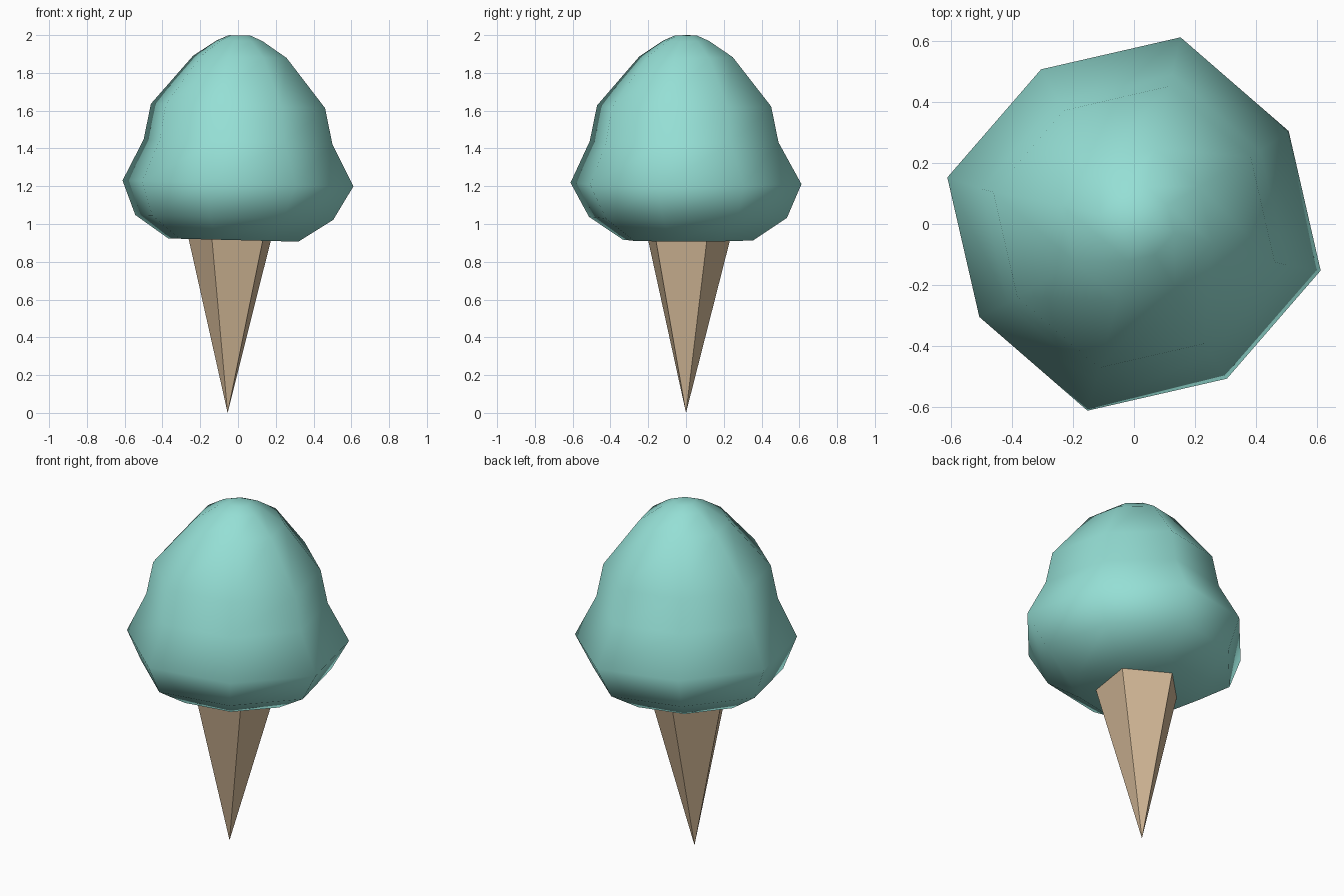
import bpy, bmesh, math

if "Cube" in bpy.data.objects:
    bpy.data.objects.remove(bpy.data.objects["Cube"])

TILT = 0.025  # the whole treat leans very slightly


def material(name, srgb):
    m = bpy.data.materials.new(name)
    lin = [((c / 255 + 0.055) / 1.055) ** 2.4 for c in srgb]
    m.diffuse_color = (*lin, 1)
    m.use_nodes = True
    m.node_tree.nodes["Principled BSDF"].inputs["Base Color"].default_value = m.diffuse_color
    return m


def loft(name, rings, sides, start, odd, mat, smooth):
    """Stack of tilted polygon rings (radius, z, centre x, centre y); odd corners scaled by odd."""
    bm = bmesh.new()
    loops = []
    for r, z, cx, cy in rings:
        loop = []
        for i in range(sides):
            a = math.radians(start) + math.tau * i / sides
            rr = r * (odd if i % 2 else 1)
            dx, dy = rr * math.cos(a), rr * math.sin(a)
            loop.append(bm.verts.new((cx + dx, cy + dy, z - TILT * dx)))
        loops.append(loop)
    for lo, hi in zip(loops, loops[1:]):
        for i in range(sides):
            j = (i + 1) % sides
            bm.faces.new((lo[i], lo[j], hi[j], hi[i]))
    bm.faces.new(loops[0][::-1])
    bm.faces.new(loops[-1])
    bmesh.ops.remove_doubles(bm, verts=bm.verts, dist=0.0005)
    bmesh.ops.recalc_face_normals(bm, faces=bm.faces)
    for f in bm.faces:
        f.smooth = smooth
    me = bpy.data.meshes.new(name)
    bm.to_mesh(me)
    bm.free()
    me.materials.append(mat)
    ob = bpy.data.objects.new(name, me)
    bpy.context.collection.objects.link(ob)
    return ob


mint = material("mint ice cream", (149, 223, 213))
wafer = material("wafer tan", (214, 187, 153))

# Scoop: smooth eight-sided blob with a drooping rim
scoop = [
    (0.355, 0.915, -0.025, 0.01),
    (0.54, 1.035, -0.02, 0.01),
    (0.63, 1.215, 0.0, 0.0),
    (0.515, 1.435, 0.0, -0.01),
    (0.475, 1.625, 0.0, -0.01),
    (0.255, 1.885, 0.01, 0.0),
    (0.125, 1.97, 0.01, 0.0),
    (0.06, 1.998, 0.01, 0.0),
]
loft("ice_cream_scoop", scoop, 8, -14, 0.938, mint, True)

# Cone: flat five-sided wafer, pushed a little into the scoop
cone = [
    (0.0, 0.0, -0.055, 0.0),
    (0.24, 0.95, -0.032, 0.005),
]
loft("wafer_cone", cone, 5, -45, 1.0, wafer, False)
